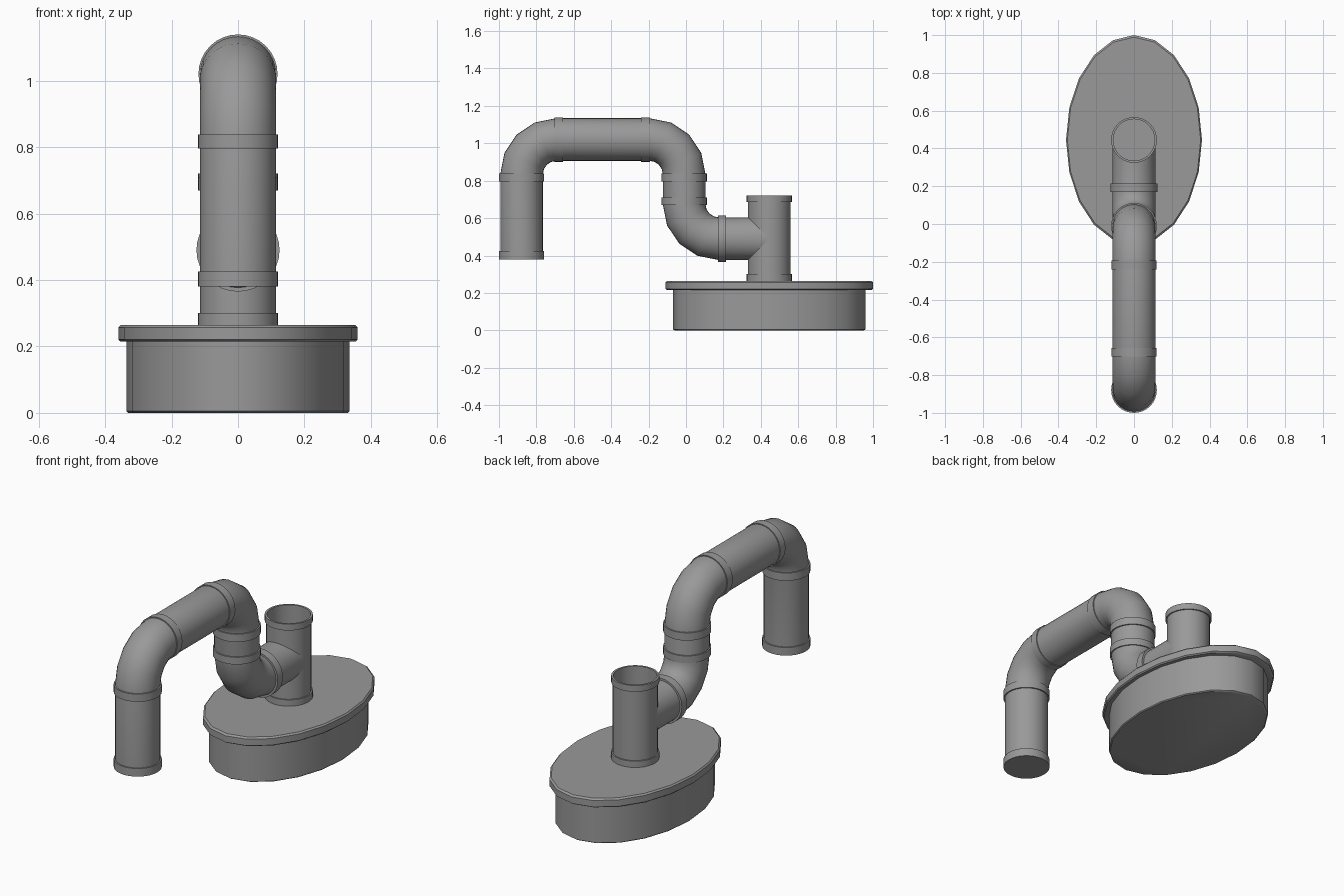
import bpy, bmesh
from math import sin, cos, pi, radians, sqrt
from mathutils import Vector

cube = bpy.data.objects.get("Cube")
if cube:
    bpy.data.objects.remove(cube, do_unlink=True)

grey = bpy.data.materials.new("pipe grey")
grey.use_nodes = True
colour = (0.32, 0.32, 0.32, 1)
grey.diffuse_color = colour
grey.node_tree.nodes["Principled BSDF"].inputs["Base Color"].default_value = colour

SIDES = 32
PIPE, COLLAR = 0.114, 0.121   # radii
BEND = 0.185                  # elbow radius
TEE_Y = 0.445                 # centre of base and upright pipe


def finish(name, bm):
    bmesh.ops.recalc_face_normals(bm, faces=bm.faces)
    mesh = bpy.data.meshes.new(name)
    bm.to_mesh(mesh)
    bm.free()
    mesh.materials.append(grey)
    ob = bpy.data.objects.new(name, mesh)
    bpy.context.collection.objects.link(ob)
    bpy.ops.object.select_all(action='DESELECT')
    ob.select_set(True)
    bpy.context.view_layer.objects.active = ob
    bpy.ops.object.shade_smooth_by_angle(angle=radians(35))
    return ob


def bridge(bm, a, b):
    n = len(a)
    for i in range(n):
        j = (i + 1) % n
        bm.faces.new((a[i], a[j], b[j], b[i]))


def lathe(name, profile, sides, stretch=1, closed=False):
    """Turn a (radius, z) profile about the upright axis at TEE_Y."""
    bm = bmesh.new()
    rings = []
    for r, z in profile:
        angles = [2 * pi * i / sides for i in range(sides)]
        rings.append([bm.verts.new((r * cos(a), TEE_Y + stretch * r * sin(a), z)) for a in angles])
    for a, b in zip(rings, rings[1:]):
        bridge(bm, a, b)
    if closed:
        bridge(bm, rings[-1], rings[0])
    else:
        bm.faces.new(rings[0])
        bm.faces.new(rings[-1])
    return finish(name, bm)


def sweep(name, path, radius, saddle=False):
    """Sweep a circle along (y, z, direction angle) stations."""
    bm = bmesh.new()
    rings = []
    for y, z, angle in path:
        across = Vector((0, -sin(angle), cos(angle)))
        ring = []
        for i in range(SIDES):
            a = 2 * pi * i / SIDES
            ring.append(bm.verts.new(Vector((radius * cos(a), y, z)) + across * radius * sin(a)))
        rings.append(ring)
    for a, b in zip(rings, rings[1:]):
        bridge(bm, a, b)
    bm.faces.new(rings[-1])
    if saddle:   # first ring follows the wall of the upright pipe
        wall = PIPE - 0.002
        for v in rings[0]:
            v.co.y = TEE_Y - sqrt(max(0, wall * wall - v.co.x ** 2))
    else:
        bm.faces.new(rings[0])
    return finish(name, bm)


def arc(cy, cz, start, end, turn):
    """Four-segment elbow; turn is +1 anticlockwise, -1 clockwise."""
    stations = []
    for i in range(5):
        a = radians(start + (end - start) * i / 4)
        stations.append((cy + BEND * cos(a), cz + BEND * sin(a), a + turn * pi / 2))
    return stations


# Oval base and lid with small chamfers
lathe("base_body", [(0.33, 0), (0.335, 0.005), (0.335, 0.22)], 20, 1.535)
lathe("base_lid", [(0.354, 0.215), (0.36, 0.221), (0.36, 0.257), (0.353, 0.265)], 20, 1.542)

# Open upright pipe with a collar at each end
lathe("upright_pipe", [
    (COLLAR, 0.264), (COLLAR, 0.3), (PIPE, 0.3), (PIPE, 0.685),
    (COLLAR, 0.685), (COLLAR, 0.72), (PIPE - 0.004, 0.72), (PIPE - 0.004, 0.264),
], SIDES, closed=True)

# One continuous pipe: branch, three elbows, bridge and drop
path = [(TEE_Y, 0.49, pi)]
path += arc(0.175, 0.675, 270, 180, -1)
path += arc(-0.195, 0.835, 0, 90, 1)
path += arc(-0.694, 0.835, 90, 180, 1)
path += [(-0.879, 0.382, 1.5 * pi)]
sweep("bent_pipe", path, PIPE, saddle=True)

# Collars: name, start, end, radius
collars = [
    ("branch_collar", (0.17, 0.49), (0.215, 0.49), 0.125),
    ("riser_lower_collar", (-0.01, 0.67), (-0.01, 0.71), COLLAR),
    ("riser_upper_collar", (-0.01, 0.795), (-0.01, 0.838), COLLAR),
    ("bridge_rear_collar", (-0.24, 1.02), (-0.193, 1.02), COLLAR - 0.002),
    ("bridge_front_collar", (-0.702, 1.02), (-0.657, 1.02), COLLAR - 0.002),
    ("drop_upper_collar", (-0.879, 0.795), (-0.879, 0.838), COLLAR),
    ("drop_lower_collar", (-0.879, 0.38), (-0.879, 0.425), COLLAR),
]
for name, a, b, radius in collars:
    angle = 0 if a[1] == b[1] else pi / 2
    sweep(name, [(*a, angle), (*b, angle)], radius)
